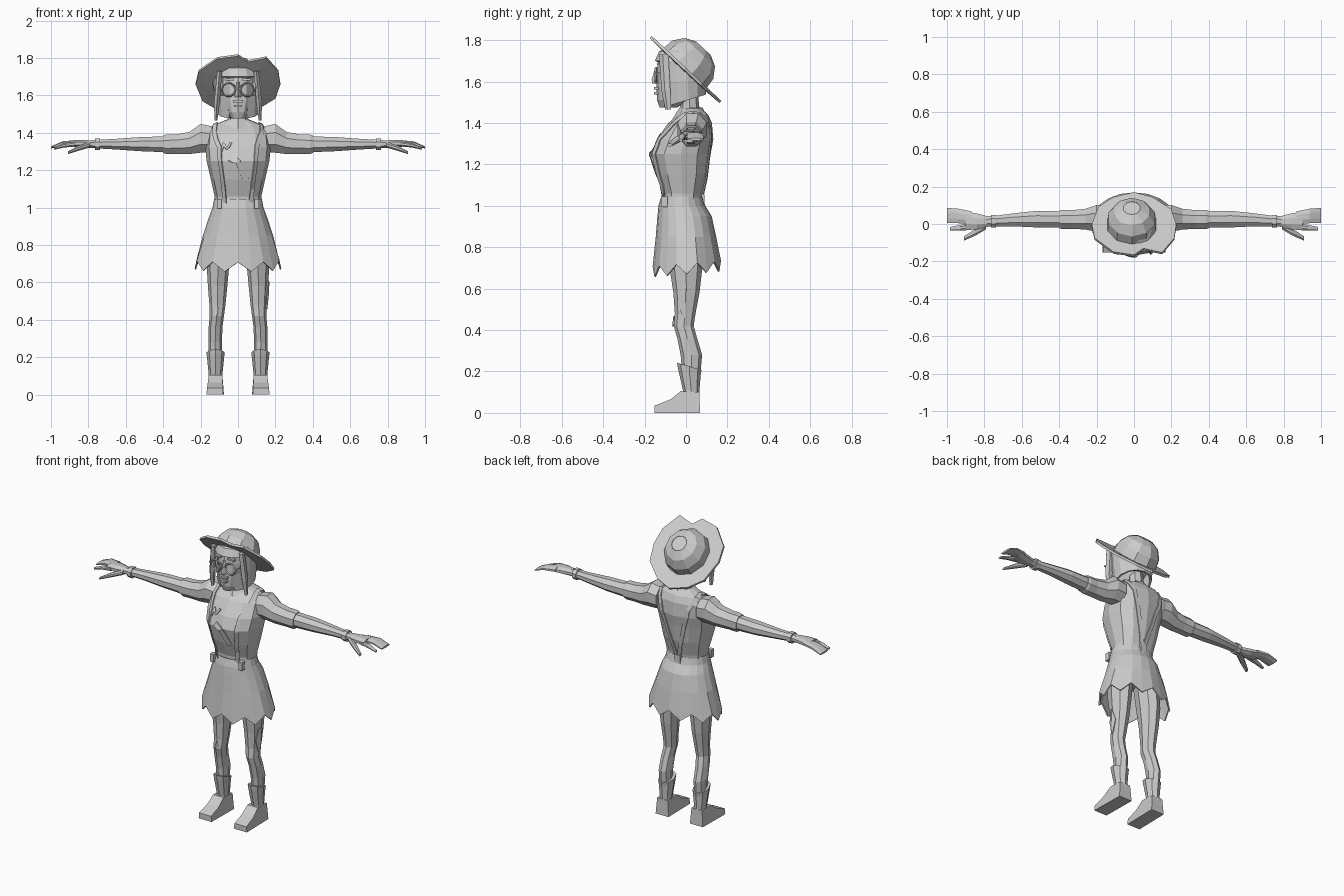
import bpy, bmesh
from math import sin, cos, pi, radians
from mathutils import Vector, Matrix
from mathutils.bvhtree import BVHTree

if "Cube" in bpy.data.objects:
    bpy.data.objects.remove(bpy.data.objects["Cube"])

grey = bpy.data.materials.new("light grey")
grey.use_nodes = True
grey.diffuse_color = (0.6, 0.6, 0.6, 1)
grey.node_tree.nodes["Principled BSDF"].inputs["Base Color"].default_value = (0.6, 0.6, 0.6, 1)


def finish(name, bm, thick=0):
    """Turn a bmesh into a flat shaded object."""
    bmesh.ops.recalc_face_normals(bm, faces=bm.faces[:])
    mesh = bpy.data.meshes.new(name)
    bm.to_mesh(mesh)
    bm.free()
    mesh.materials.append(grey)
    obj = bpy.data.objects.new(name, mesh)
    bpy.context.collection.objects.link(obj)
    if thick:
        obj.modifiers.new("thickness", "SOLIDIFY").thickness = thick
    return obj


def power(v, p):
    return abs(v) ** p * (1 if v > 0 else -1)


def loft(name, rings, n=8, axis="z", side=1, p=1.0, caps=True, thick=0,
         shape=None, keep=None, matrix=None):
    """Skin rings of (position, centre a, centre b, radius a, radius b)."""
    bm = bmesh.new()
    rows = []
    for i, (t, ca, cb, ra, rb) in enumerate(rings):
        row = []
        for k in range(n):
            ang = 2 * pi * (k + (0.5 if axis == "x" else 0)) / n
            a = ca + ra * power(sin(ang), p)
            b = cb - rb * power(cos(ang), p)
            co = Vector((a, b, t)) if axis == "z" else Vector((t, a, b))
            if shape:
                co = shape(co, i, k)
            co.x *= side
            row.append(bm.verts.new(matrix @ co if matrix else co))
        rows.append(row)
    for lo, hi in zip(rows, rows[1:]):
        for k in range(n):
            bm.faces.new((lo[k], lo[(k + 1) % n], hi[(k + 1) % n], hi[k]))
    if caps:
        bm.faces.new(rows[0])
        bm.faces.new(rows[-1])
    if keep:
        bad = [f for f in bm.faces if not keep(f.calc_center_median())]
        bmesh.ops.delete(bm, geom=bad, context="FACES")
    return finish(name, bm, thick)


def tree(obj):
    return BVHTree.FromPolygons([v.co for v in obj.data.vertices],
                                [p.vertices[:] for p in obj.data.polygons])


def strap(name, bvh, path, width, side=1, lift=0.007):
    """Lay a ribbon along a rough path, snapped to a surface."""
    path = [Vector((x * side, y, z)) for x, y, z in path]
    pts = [a.lerp(b, j / 4) for a, b in zip(path, path[1:]) for j in range(4)] + path[-1:]
    snaps = [bvh.find_nearest(q)[:2] for q in pts]
    bm = bmesh.new()
    rows = []
    for i, (co, nor) in enumerate(snaps):
        tangent = snaps[min(i + 1, len(snaps) - 1)][0] - snaps[max(i - 1, 0)][0]
        across = tangent.cross(nor).normalized() * width / 2
        rows.append([bm.verts.new(co + nor * lift + across * s) for s in (-1, 1)])
    for a, b in zip(rows, rows[1:]):
        bm.faces.new((a[0], a[1], b[1], b[0]))
    return finish(name, bm, 0.006)


def patch(name, bvh, centre, u, v, n=6):
    """Small polygon patch snapped to a surface."""
    bm = bmesh.new()
    mid = Vector(centre)
    ring = []
    for k in range(n):
        q = mid + Vector(u) * cos(2 * pi * k / n) + Vector(v) * sin(2 * pi * k / n)
        co, nor = bvh.find_nearest(q)[:2]
        ring.append(bm.verts.new(co + nor * 0.006))
    co, nor = bvh.find_nearest(mid)[:2]
    hub = bm.verts.new(co + nor * 0.008)
    for k in range(n):
        bm.faces.new((ring[k], ring[(k + 1) % n], hub))
    return finish(name, bm, 0.006)


def box(name, centre, size):
    bm = bmesh.new()
    bmesh.ops.create_cube(bm, size=1, matrix=Matrix.Translation(centre) @ Matrix.Diagonal((*size, 1)))
    return finish(name, bm)


# Torso, collar, neck and hips
torso = loft("torso", [
    (0.99, 0, -.02, .122, .09), (1.06, 0, -.016, .125, .096), (1.15, 0, -.02, .145, .125),
    (1.25, 0, -.025, .168, .144), (1.32, 0, -.005, .175, .137), (1.4, 0, .02, .168, .105),
    (1.44, 0, .035, .135, .072), (1.47, 0, .025, .06, .05)], n=12, p=0.85)
loft("collar", [(1.42, 0, .02, .085, .085), (1.475, 0, .025, .055, .055)], thick=.008, caps=False)
loft("neck", [(1.42, 0, .02, .05, .05), (1.55, 0, .015, .042, .042)])
loft("hips", [(.84, 0, -.01, .11, .085), (1.0, 0, -.02, .12, .09)], n=10)

# Shoulder straps with clips, and folded ribbon on the chest
body = tree(torso)
for s, word in ((1, "left"), (-1, "right")):
    strap(word + "_strap", body, [(.105, -.2, 1.02), (.13, -.22, 1.2), (.14, -.18, 1.35),
          (.14, .03, 1.5), (.1, .2, 1.33), (.02, .15, 1.04)], .024, s)
    box(word + "_strap_clip", (.1 * s, -.105, 1.02), (.025, .03, .05))
box("back_strap_clip", (0, .08, 1.03), (.045, .02, .05))
strap("chest_zigzag", body, [(-.1, -.2, 1.32), (-.09, -.2, 1.4), (-.07, -.2, 1.34), (-.05, -.2, 1.4)], .012)
strap("chest_sash", body, [(-.06, -.22, 1.29), (0, -.22, 1.25), (.06, -.22, 1.12)], .03)


# Ragged skirt
def rag(co, i, k):
    if i == 0:
        co.z += (.03 if k % 2 == 0 else -.02) + .08 * co.y
    return co


loft("skirt", [(.69, 0, .004, .232, .165), (.85, 0, 0, .188, .146), (.95, 0, -.007, .155, .131),
     (1.0, 0, -.02, .136, .113), (1.045, 0, -.02, .128, .1)], n=20, caps=False, thick=.008, shape=rag)


# Rounded cut of the boot cuff, higher at the front
def cuff(co, i, k):
    if i > 1:
        co.z -= (co.y - .015) * .3
    return co


# Legs and boots
legs = {}
for s, word in ((1, "left"), (-1, "right")):
    legs[word] = loft(word + "_leg", [
        (.12, .12, .025, .033, .038), (.28, .122, .026, .036, .052), (.36, .12, .006, .037, .048),
        (.42, .113, -.011, .038, .048), (.48, .11, -.004, .043, .05), (.58, .109, .002, .052, .063),
        (.7, .107, 0, .061, .079), (.93, .09, -.01, .07, .085)], side=s)
    loft(word + "_boot_shaft", [
        (.05, .12, .022, .038, .043), (.11, .12, .025, .037, .04), (.2, .12, .016, .046, .055),
        (.225, .12, .016, .049, .059)], side=s, shape=cuff)
    # Foot: side profile pushed across, narrower on top
    bm = bmesh.new()
    outline = [(.068, 0), (-.152, 0), (-.152, .035), (-.075, .065), (-.025, .105), (.064, .1)]
    walls = []
    for e in (-1, 1):
        walls.append([bm.verts.new((s * (.12 + e * (.045 - .08 * z) - .03 * min(0, y + .03)), y, z))
                      for y, z in outline])
        bm.faces.new(walls[-1])
    for k in range(len(outline)):
        j = (k + 1) % len(outline)
        bm.faces.new((walls[0][k], walls[0][j], walls[1][j], walls[1][k]))
    finish(word + "_foot", bm)
patch("thigh_patch", tree(legs["left"]), (.2, -.01, .53), (0, .045, 0), (0, 0, .085))
patch("knee_patch", tree(legs["right"]), (-.11, -.1, .44), (.035, 0, 0), (0, 0, .035))

# Arms, sleeves, bracelets and hands
for s, word in ((1, "left"), (-1, "right")):
    parts = {
        "sleeve": [(.14, .03, 1.365, .075, .075), (.2, .03, 1.37, .077, .083),
                   (.26, .026, 1.345, .06, .064), (.33, .024, 1.339, .054, .056),
                   (.385, .024, 1.338, .055, .056), (.4, .024, 1.338, .05, .05)],
        "forearm": [(.38, .025, 1.338, .046, .046), (.52, .026, 1.339, .048, .041),
                    (.65, .022, 1.339, .037, .031), (.75, .015, 1.339, .03, .025),
                    (.8, .013, 1.339, .03, .021)],
        "bracelet": [(.738, .015, 1.338, .037, .034), (.765, .015, 1.338, .037, .034)],
        "palm": [(.78, .013, 1.339, .03, .021), (.84, .014, 1.342, .046, .022), (.9, .018, 1.343, .052, .017)],
        "fingers": [(.87, .033, 1.345, .038, .016), (.94, .043, 1.342, .042, .013), (1.0, .046, 1.321, .043, .006)],
        "index_finger": [(.87, -.014, 1.34, .02, .015), (.93, -.02, 1.332, .016, .012),
                         (.985, -.025, 1.315, .01, .007)],
        "thumb": [(.79, -.008, 1.336, .022, .016), (.85, -.045, 1.318, .02, .015), (.91, -.078, 1.293, .012, .008)],
    }
    for part, rings in parts.items():
        loft(word + "_" + part, rings, axis="x", side=s)

# Head and face
loft("head", [
    (1.475, 0, -.085, .035, .042), (1.51, 0, -.06, .066, .08), (1.57, 0, -.035, .086, .108),
    (1.65, 0, -.025, .093, .116), (1.72, 0, -.02, .09, .112), (1.765, 0, -.015, .06, .07)], n=12)
loft("nose", [(1.59, 0, -.138, .02, .026), (1.61, 0, -.138, .018, .028), (1.67, 0, -.135, .008, .012)], n=4)
for word, z, w in (("upper_lip", 1.568, .055), ("lower_lip", 1.543, .045)):
    box(word, (0, -.142, z), (w, .026, .012))

# Glasses
for s, word in ((1, "left"), (-1, "right")):
    bpy.ops.mesh.primitive_torus_add(major_segments=10, minor_segments=4, major_radius=.036,
                                     minor_radius=.005, location=(.05 * s, -.146, 1.63),
                                     rotation=(pi / 2, 0, 0))
    rim = bpy.context.object
    rim.name = word + "_glasses_rim"
    rim.data.materials.append(grey)
    box(word + "_glasses_arm", (.095 * s, -.11, 1.64), (.008, .075, .008))
    box(word + "_eyebrow", (.045 * s, -.13, 1.685), (.045, .02, .01))
    # Loose front lock of hair
    loft(word + "_hair_lock", [(1.465, .118, -.085, .008, .015), (1.56, .113, -.095, .016, .024),
         (1.73, .098, -.105, .014, .025)], n=5, side=s)
box("glasses_bridge", (0, -.148, 1.635), (.03, .008, .008))


# Bobbed hair, open at the face and longer at the front
def bob(co, i, k):
    if i == 0:
        co.z -= max(0, .09 - co.y) * .3
    return co


loft("hair", [
    (1.535, 0, -.01, .112, .105), (1.6, 0, -.018, .118, .118), (1.7, 0, -.022, .115, .128),
    (1.745, 0, -.018, .095, .112), (1.775, 0, -.01, .05, .06)], n=14, caps=False, thick=.012,
    shape=bob, keep=lambda c: c.z > 1.69 or c.y > -.1)

# Floppy hat, tipped back
tip = Matrix.Translation((0, -.005, 1.665)) @ Matrix.Rotation(radians(-43), 4, "X")
rim_points = [(0, -.222), (.05, -.175), (.15, -.205), (.215, -.1), (.226, 0), (.2, .11), (.1, .2),
              (0, .236), (-.11, .2), (-.19, .13), (-.226, 0), (-.21, -.1), (-.11, -.2)]


def floppy(co, i, k):
    return Vector((*rim_points[k], .004)) if i == 0 else co


loft("hat_brim", [(0, 0, 0, .2, .2), (0, -.01, 0, .125, .13)], n=len(rim_points), caps=False,
     thick=.014, shape=floppy, matrix=tip)
loft("hat_crown", [(-.005, -.012, 0, .136, .142), (.055, -.012, 0, .13, .136),
     (.105, -.012, 0, .098, .1), (.13, -.012, 0, .05, .05)], n=10, caps=False, thick=.004, matrix=tip)
loft("hat_top", [(.128, -.012, 0, .05, .05), (.131, -.012, 0, .047, .047)], n=10, matrix=tip)
